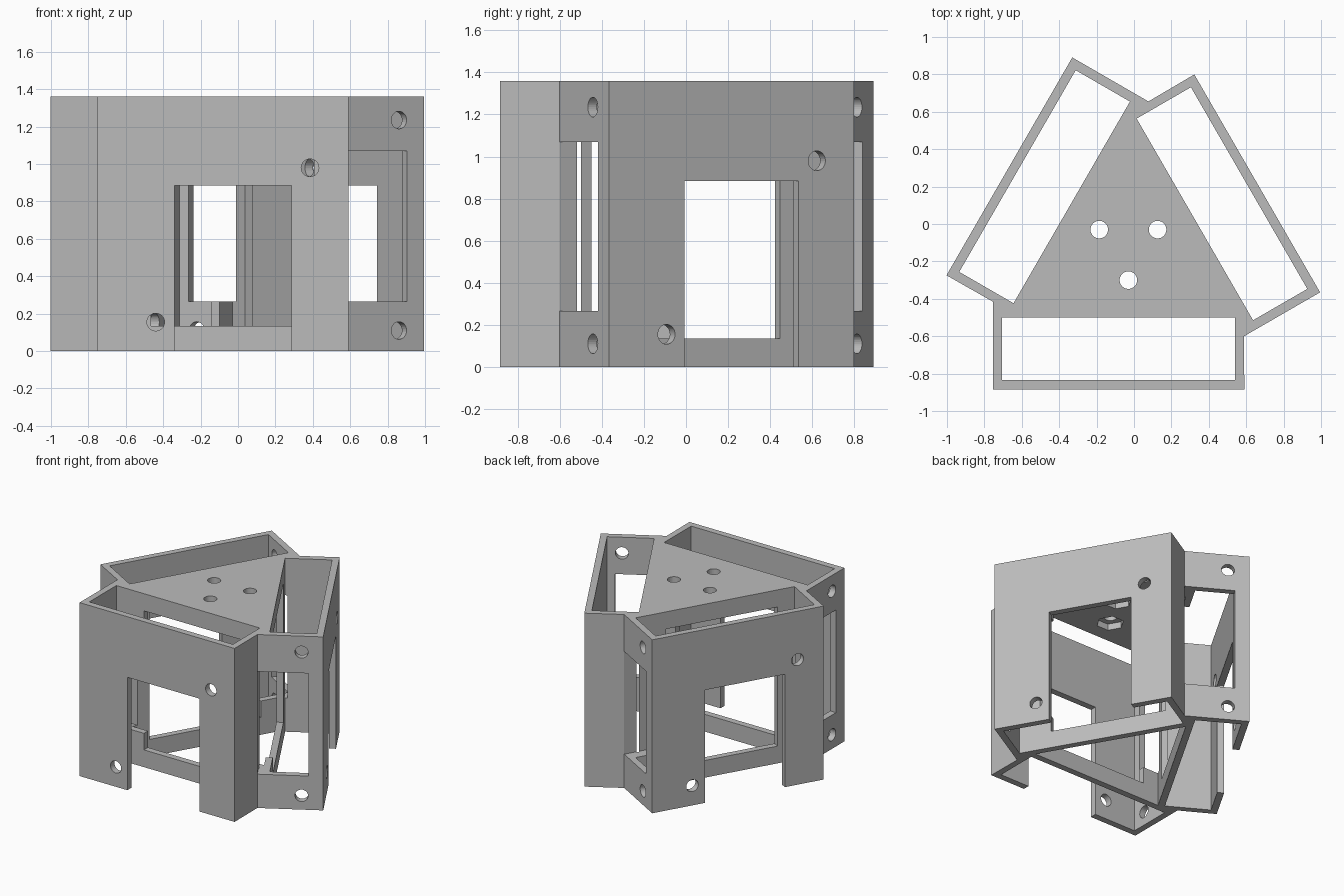
import bpy, bmesh, math
from mathutils import Matrix, Vector

cube = bpy.data.objects.get("Cube")
if cube:
    bpy.data.objects.remove(cube, do_unlink=True)

# Main sizes; the three housings repeat around AXIS
HEIGHT = 1.36
AXIS = Vector((-0.03, -0.12, 0))
LEFT, RIGHT, FRONT = -0.725, 0.62, -0.765
WALL = 0.05
INNER = -0.33          # inside face of the inner walls
JOINT = -0.295         # where neighbouring housings meet
BAR = 0.135            # height of the bottom bars and the top plate
TURNS = [Matrix.Rotation(math.radians(a), 4, 'Z') for a in (0, 120, 240)]


def prism(name, points, z0, z1):
    """Extrude a flat outline from z0 to z1."""
    bm = bmesh.new()
    face = bm.faces.new([bm.verts.new((x, y, z0)) for x, y in points])
    top = bmesh.ops.extrude_face_region(bm, geom=[face])
    verts = [v for v in top["geom"] if isinstance(v, bmesh.types.BMVert)]
    bmesh.ops.translate(bm, verts=verts, vec=(0, 0, z1 - z0))
    bmesh.ops.recalc_face_normals(bm, faces=bm.faces)
    mesh = bpy.data.meshes.new(name)
    bm.to_mesh(mesh)
    bm.free()
    obj = bpy.data.objects.new(name, mesh)
    bpy.context.collection.objects.link(obj)
    return obj


def box(name, x0, x1, y0, y1, z0, z1):
    return prism(name, [(x0, y0), (x1, y0), (x1, y1), (x0, y1)], z0, z1)


def disc(radius, sides):
    return [(radius * math.cos(math.tau * i / sides),
             radius * math.sin(math.tau * i / sides)) for i in range(sides)]


def drill(name, direction, place, radius=0.047):
    """Round cutter along 'X', 'Y' or 'Z', centred on place."""
    obj = prism(name, disc(radius, 32), -0.1, 0.1)
    turn = {'X': Matrix.Rotation(math.pi / 2, 4, 'Y'),
            'Y': Matrix.Rotation(math.pi / 2, 4, 'X'),
            'Z': Matrix.Identity(4)}[direction]
    obj.data.transform(Matrix.Translation(place) @ turn)
    return obj


# Solid body: outline of three joined housings
corners = [Vector((LEFT, JOINT, 0)), Vector((LEFT, FRONT, 0)), Vector((RIGHT, FRONT, 0))]
outline = [(turn @ c).to_2d() for turn in TURNS for c in corners]
body = prism("bracket_body", outline, 0, HEIGHT)

# Hollow triangular core below the top plate
core_points = [(turn @ Vector((INNER * math.sqrt(3), INNER, 0))).to_2d() for turn in TURNS]
cutters = [prism("core_cutter", core_points, -0.1, HEIGHT - BAR)]

# Cutters for one housing, repeated three times
for turn in TURNS:
    nut = prism("nut_cutter", disc(0.1, 6), HEIGHT - BAR - 0.05, HEIGHT - BAR + 0.05)
    nut.data.transform(Matrix.Translation((0, -0.18, 0)))
    group = [
        box("pocket_cutter", LEFT + WALL, RIGHT - WALL, FRONT + WALL, INNER - WALL,
            -0.1, HEIGHT + 0.1),
        box("inner_opening_cutter", -0.436, 0.436, INNER - WALL - 0.03, INNER + 0.03,
            BAR, HEIGHT - BAR),
        box("door_cutter", -0.31, 0.315, FRONT - 0.1, FRONT + WALL + 0.05, -0.1, 0.885),
        box("end_window_cutter", LEFT - 0.05, -0.42, FRONT + 0.105, JOINT, 0.265, 1.07),
        drill("upper_end_hole_cutter", 'X', (LEFT, -0.61, 1.235)),
        drill("lower_end_hole_cutter", 'X', (LEFT, -0.61, 0.11)),
        drill("upper_front_hole_cutter", 'Y', (0.415, FRONT, 0.98)),
        drill("lower_front_hole_cutter", 'Y', (-0.41, FRONT, 0.155)),
        drill("plate_hole_cutter", 'Z', (0, -0.18, HEIGHT - 0.05)),
        nut,
    ]
    for obj in group:
        obj.data.transform(turn)
    cutters += group

for cutter in cutters:
    cutter.hide_render = True
    mod = body.modifiers.new(cutter.name, 'BOOLEAN')
    mod.operation = 'DIFFERENCE'
    mod.solver = 'EXACT'
    mod.object = cutter

# Bake the cuts and remove the cutters
bpy.context.view_layer.update()
result = bpy.data.meshes.new_from_object(
    body.evaluated_get(bpy.context.evaluated_depsgraph_get()))
body.modifiers.clear()
body.data = result
for cutter in cutters:
    bpy.data.objects.remove(cutter, do_unlink=True)
result.transform(Matrix.Translation(AXIS))

# Plain grey plastic
grey = bpy.data.materials.new("grey_plastic")
grey.use_nodes = True
color = (0.5, 0.5, 0.5, 1)
grey.diffuse_color = color
grey.node_tree.nodes["Principled BSDF"].inputs["Base Color"].default_value = color
result.materials.clear()
result.materials.append(grey)
